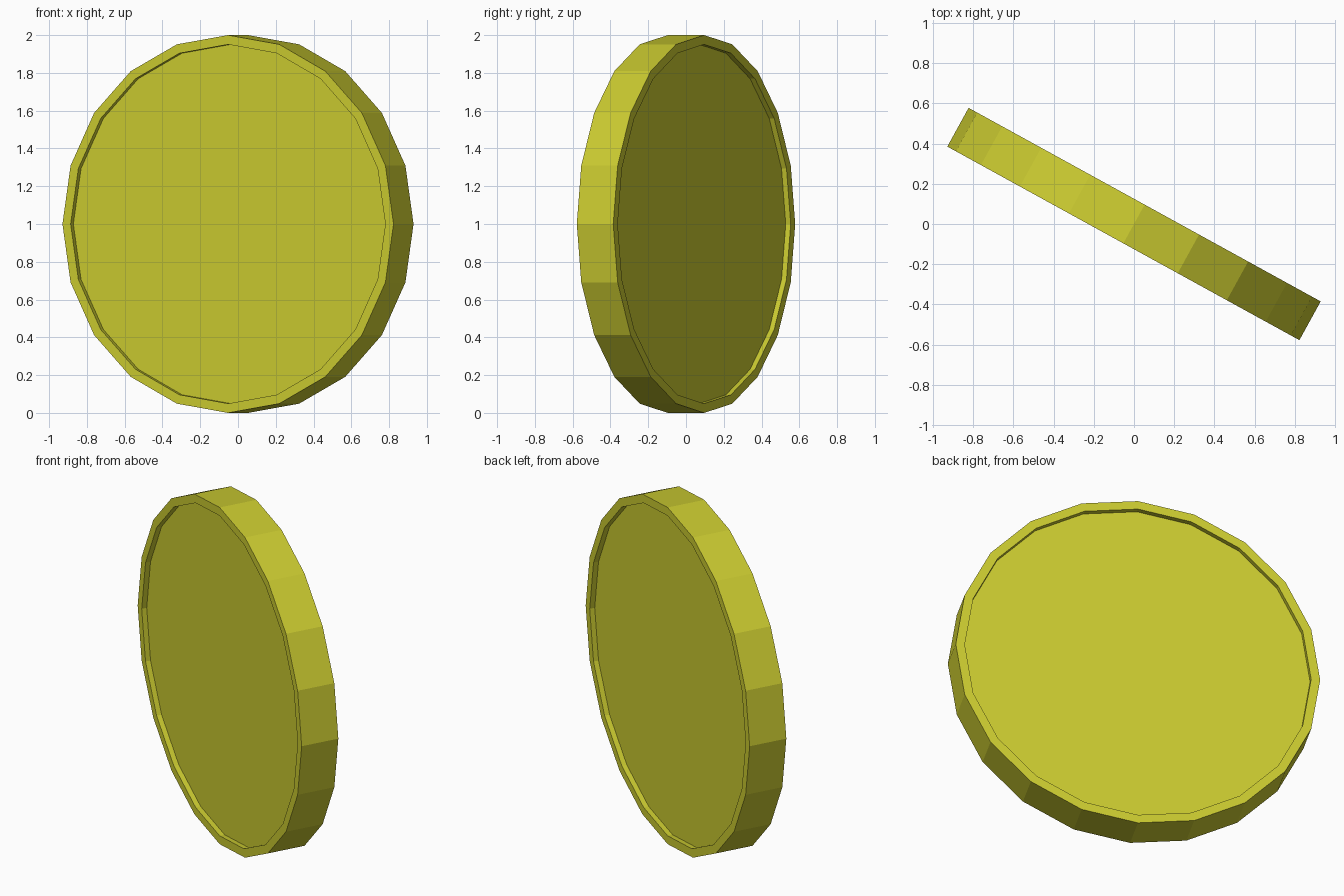
import bpy, bmesh, math
from mathutils import Matrix

if "Cube" in bpy.data.objects:
    bpy.data.objects.remove(bpy.data.objects["Cube"])

SIDES, RADIUS, THICK = 20, 1.0, 0.22
RIM, DEPTH = 0.05, 0.03

# Plain 20-sided disc lying flat
bm = bmesh.new()
bmesh.ops.create_cone(bm, cap_ends=True, segments=SIDES,
                      radius1=RADIUS, radius2=RADIUS, depth=THICK)

# Raised rim: inset each cap and push the inner face inwards
caps = [f for f in bm.faces if abs(f.normal.z) > 0.9]
for cap in caps:
    bmesh.ops.inset_region(bm, faces=[cap], thickness=RIM * math.cos(math.pi / SIDES))
    shift = -DEPTH if cap.normal.z > 0 else DEPTH
    ring = bmesh.ops.extrude_discrete_faces(bm, faces=[cap])["faces"]
    bmesh.ops.translate(bm, verts=ring[0].verts[:], vec=(0, 0, shift))

# Stand it on edge, turned about the vertical
bm.transform(Matrix.Translation((0, 0, RADIUS))
             @ Matrix.Rotation(math.radians(-28.8), 4, "Z")
             @ Matrix.Rotation(math.radians(90), 4, "X"))
bmesh.ops.recalc_face_normals(bm, faces=bm.faces[:])

mesh = bpy.data.meshes.new("coin")
bm.to_mesh(mesh)
bm.free()
coin = bpy.data.objects.new("coin", mesh)
bpy.context.collection.objects.link(coin)

# Yellow gold
gold = bpy.data.materials.new("gold")
gold.diffuse_color = (0.6, 0.6, 0.03, 1)
gold.use_nodes = True
gold.node_tree.nodes["Principled BSDF"].inputs["Base Color"].default_value = gold.diffuse_color
mesh.materials.append(gold)
